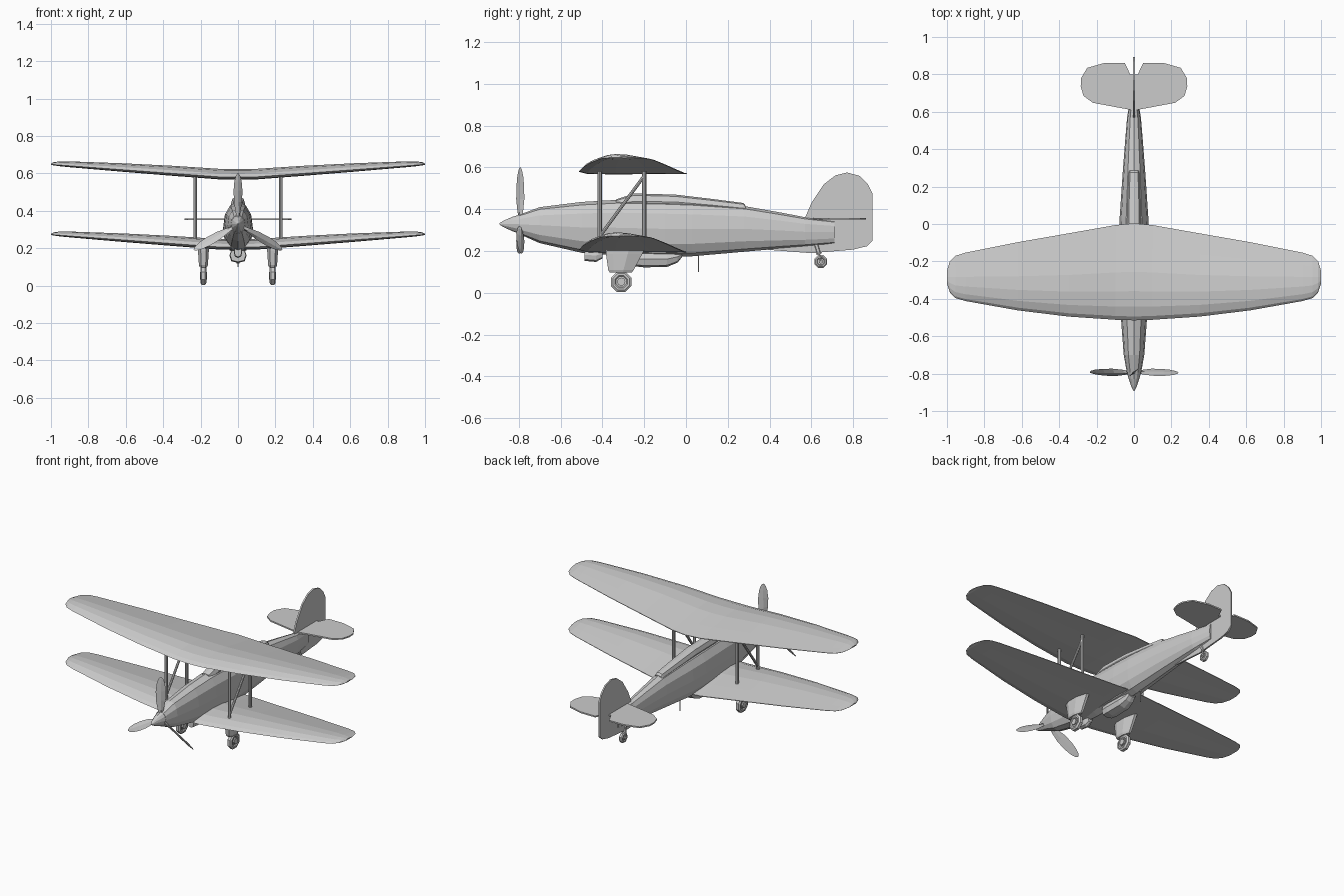
import bpy, bmesh
from math import sin, cos, pi, radians
from mathutils import Matrix, Vector

if "Cube" in bpy.data.objects:
    bpy.data.objects.remove(bpy.data.objects["Cube"])


def finish(name, bm):
    bmesh.ops.remove_doubles(bm, verts=bm.verts, dist=1e-5)
    bmesh.ops.recalc_face_normals(bm, faces=bm.faces)
    me = bpy.data.meshes.new(name)
    bm.to_mesh(me)
    bm.free()
    ob = bpy.data.objects.new(name, me)
    bpy.context.collection.objects.link(ob)
    return ob


def loft(name, rings, matrix=Matrix()):
    """Skin a list of equal-length rings and cap both ends."""
    bm = bmesh.new()
    vs = [[bm.verts.new(matrix @ Vector(p)) for p in r] for r in rings]
    n = len(rings[0])
    for a, b in zip(vs, vs[1:]):
        for i in range(n):
            j = (i + 1) % n
            bm.faces.new((a[i], a[j], b[j], b[i]))
    bm.faces.new(vs[0])
    bm.faces.new(vs[-1])
    return finish(name, bm)


def body(name, sections, n=12, power=1.0):
    """Loft along y; section = (y, half width, bottom z, top z)."""
    def c(v):
        return abs(v) ** power * (1 if v > 0 else -1)
    rings = []
    for y, w, zb, zt in sections:
        rings.append([(w * c(sin(2 * pi * i / n)), y,
                       (zb + zt) / 2 + (zt - zb) / 2 * c(cos(2 * pi * i / n)))
                      for i in range(n)])
    return loft(name, rings)


def rod(name, a, b, r, n=8):
    a, b = Vector(a), Vector(b)
    m = Matrix.Translation((a + b) / 2) @ (b - a).to_track_quat('Z', 'Y').to_matrix().to_4x4()
    bm = bmesh.new()
    bmesh.ops.create_cone(bm, cap_ends=True, segments=n, radius1=r, radius2=r,
                          depth=(b - a).length, matrix=m)
    return finish(name, bm)


def wheel(name, x, y, z, r, w):
    """Octagonal tyre with bevelled shoulders and an inset hub."""
    prof = [(-.3, .5), (-.5, .62), (-.5, .8), (-.28, 1), (.28, 1), (.5, .8), (.5, .62), (.3, .5)]
    return loft(name, [[(x + px * w, y + r * pr * cos(pi / 4 * i + pi / 8),
                         z + r * pr * sin(pi / 4 * i + pi / 8)) for i in range(8)]
                       for px, pr in prof])


# fuselage and spinner
body("fuselage", [(-.795, .038, .28, .375), (-.7, .055, .238, .41), (-.5, .07, .192, .435),
                  (-.33, .077, .178, .445), (-.1, .08, .172, .44), (.03, .077, .175, .435),
                  (.28, .06, .197, .415), (.45, .047, .212, .385), (.57, .037, .222, .362),
                  (.71, .014, .235, .345)], 12, .88)
body("spinner", [(-.893, .003, .327, .333), (-.87, .014, .313, .347),
                 (-.83, .028, .295, .364), (-.79, .039, .28, .376)], 12)

# canopy and rear decking
body("canopy", [(-.335, .03, .40, .447), (-.25, .038, .40, .476), (-.05, .038, .40, .47),
                (.12, .034, .39, .45), (.275, .028, .38, .43), (.285, .026, .38, .417)], 8, .8)

# wings: station = (x, leading edge y, trailing edge y, thickness scale)
half = [(0, -.515, .004, 1), (.1, -.512, -.006, 1), (.35, -.495, -.05, .95),
        (.62, -.462, -.097, .8), (.9, -.412, -.153, .55), (.955, -.396, -.17, .45),
        (.985, -.365, -.2, .3), (1.0, -.32, -.25, .12)]
airfoil = [(0, 0), (.04, .018), (.14, .036), (.3, .046), (.5, .042), (.75, .022),
           (1, .002), (1, -.002), (.7, -.004), (.35, -.01), (.08, -.01)]
for name, z in (("upper_wing", .58), ("lower_wing", .205)):
    rings = []
    stations = [(-x, a, b, s) for x, a, b, s in half[:0:-1]] + half
    for x, le, te, s in stations:
        zc = z + .068 * max(0, (abs(x) - .08) / .92)
        rings.append([(x, le + t * (te - le), zc - .01 * t * s + h * s) for t, h in airfoil])
    loft(name, rings)

# tail fin with rudder
fin = [(.57, .36), (.6, .43), (.66, .52), (.715, .562), (.77, .576), (.83, .56), (.87, .52),
       (.893, .475), (.893, .25), (.865, .223), (.8, .207), (.6, .19), (.38, .207), (.6, .28)]
loft("tail_fin", [[(x, y, z) for y, z in fin] for x in (-.005, .005)])

# propeller blades
for k in range(3):
    m = Matrix.Translation((0, -.793, .328)) @ Matrix.Rotation(k * 2 * pi / 3, 4, 'Y')
    rings = []
    for r, c, t, ang in [(.02, .008, .008, 45), (.06, .018, .007, 48), (.12, .029, .005, 42),
                         (.18, .03, .004, 38), (.23, .024, .003, 36), (.26, .014, .002, 35),
                         (.272, .004, .001, 35)]:
        ca, sa = cos(radians(ang)), sin(radians(ang))
        rings.append([(c * ca, c * sa, r), (-t * sa, t * ca, r),
                      (-c * ca, -c * sa, r), (t * sa, -t * ca, r)])
    loft("propeller_blade", rings, m)

tailplane = [(0, .605), (.016, .61), (.22, .648), (.27, .685), (.285, .735), (.283, .78),
             (.25, .835), (.155, .862), (.05, .862), (.02, .8), (0, .8)]
for side, s in (("right", 1), ("left", -1)):
    # tailplane
    loft(side + "_tailplane", [[(s * x, y, z) for x, y in tailplane] for z in (.35, .359)])
    # wing struts
    x = .228 * s
    rod(side + "_front_strut", (x, -.413, .21), (x, -.413, .59), .01)
    rod(side + "_rear_strut", (x, -.2, .21), (x, -.2, .59), .01)
    rod(side + "_diagonal_strut", (x, -.413, .27), (x, -.2, .56), .008)
    # landing gear fairing, fork and wheel
    x = .185 * s
    rings = []
    for z, y0, y1, w in [(.215, -.385, -.195, .03), (.185, -.383, -.21, .029),
                         (.11, -.372, -.25, .024), (.097, -.365, -.26, .019)]:
        d = (y1 - y0) * .2
        rings.append([(x - w * .5, y0, z), (x + w * .5, y0, z), (x + w, y0 + d, z),
                      (x + w, y1 - 2 * d, z), (x + w * .3, y1, z), (x - w * .3, y1, z),
                      (x - w, y1 - 2 * d, z), (x - w, y0 + d, z)])
    loft(side + "_gear_fairing", rings)
    wheel(side + "_wheel", x, -.31, .053, .053, .032)
    rod(side + "_axle", (x - .019, -.31, .053), (x + .019, -.31, .053), .02)

# tail wheel and leg
wheel("tail_wheel", 0, .645, .15, .033, .024)
rod("tail_wheel_axle", (-.016, .645, .15), (.016, .645, .15), .01)
for s in (-1, 1):
    rod("tail_wheel_fork", (s * .015, .645, .15), (s * .01, .635, .195), .005, 6)
rod("tail_wheel_leg", (0, .637, .185), (0, .62, .24), .012, 6)

# belly radiator, chin intake and aerial
body("radiator", [(-.245, .042, .127, .2), (-.2, .046, .122, .2), (-.09, .044, .124, .2),
                  (-.04, .034, .145, .2), (-.02, .028, .17, .2)], 8, .7)
body("chin_intake", [(-.485, .02, .153, .21), (-.43, .022, .148, .21), (-.4, .016, .165, .21)], 8, .8)
rod("belly_aerial", (0, .06, .1), (0, .06, .19), .003, 6)
